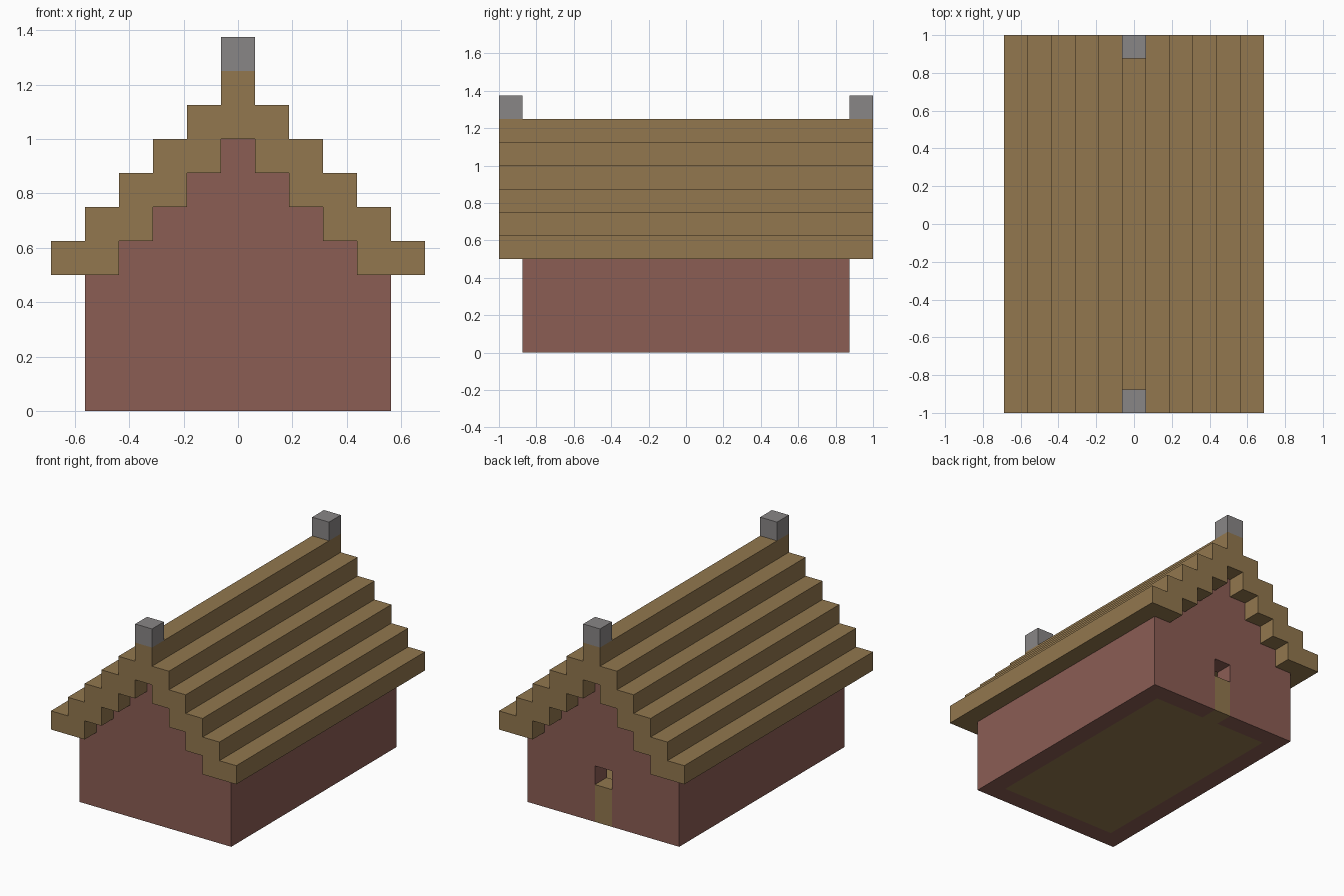
import bpy
import bmesh

cube = bpy.data.objects.get("Cube")
if cube:
    bpy.data.objects.remove(cube, do_unlink=True)

V = 0.125  # edge of one building block


def material(name, rgb):
    linear = [((c / 255 + 0.055) / 1.055) ** 2.4 for c in rgb] + [1]
    mat = bpy.data.materials.new(name)
    mat.use_nodes = True
    mat.diffuse_color = linear
    mat.node_tree.nodes["Principled BSDF"].inputs["Base Color"].default_value = linear
    return mat


wood = material("brown wood", (146, 119, 78))
brick = material("red brick", (139, 93, 84))
stone = material("grey stone", (137, 134, 134))


def extrude(name, outline, y0, y1, mat):
    """Extrude an x-z outline, in blocks, along y."""
    bm = bmesh.new()
    face = bm.faces.new([bm.verts.new((x * V, y0 * V, z * V)) for x, z in outline])
    grown = bmesh.ops.extrude_face_region(bm, geom=[face])["geom"]
    moved = [g for g in grown if isinstance(g, bmesh.types.BMVert)]
    bmesh.ops.translate(bm, verts=moved, vec=(0, (y1 - y0) * V, 0))
    bmesh.ops.recalc_face_normals(bm, faces=bm.faces)
    mesh = bpy.data.meshes.new(name)
    bm.to_mesh(mesh)
    bm.free()
    mesh.materials.append(mat)
    obj = bpy.data.objects.new(name, mesh)
    bpy.context.collection.objects.link(obj)
    return obj


def box(name, x0, x1, y0, y1, z0, z1, mat):
    return extrude(name, [(x0, z0), (x1, z0), (x1, z1), (x0, z1)], y0, y1, mat)


def mirrored(half):
    """Close a right-hand half outline with its mirror image."""
    return half + [(-x, z) for x, z in reversed(half)]


def stairs(steps, top):
    """Stepped slope from the ridge down to the eave."""
    points = []
    for i in range(steps):
        points += [(i + 0.5, top - i), (i + 0.5, top - i - 1)]
    return points


# Stepped roof shell, open underneath
inner = stairs(4, 8)
extrude("roof", mirrored(stairs(6, 10) + inner[::-1]), -8, 8, wood)

# Stepped gable walls; the back one has a doorway
gable = inner + [(4.5, 4), (4.5, 0)]
extrude("front_gable_wall", mirrored(gable), -7, -6, brick)
extrude("back_gable_wall", mirrored(gable + [(0.5, 0), (0.5, 3)]), 6, 7, brick)

# Side walls
for side, x in (("left", 3.5), ("right", -4.5)):
    box(side + "_side_wall", x, x + 1, -6, 6, 0, 4, brick)

# Floor and half-height door
box("floor", -3.5, 3.5, -6, 6, 0, 1, wood)
box("door", -0.5, 0.5, 6, 7, 0, 2, wood)

# Ridge end blocks
for end, y in (("front", -8), ("back", 7)):
    box(end + "_ridge_block", -0.5, 0.5, y, y + 1, 10, 11, stone)
